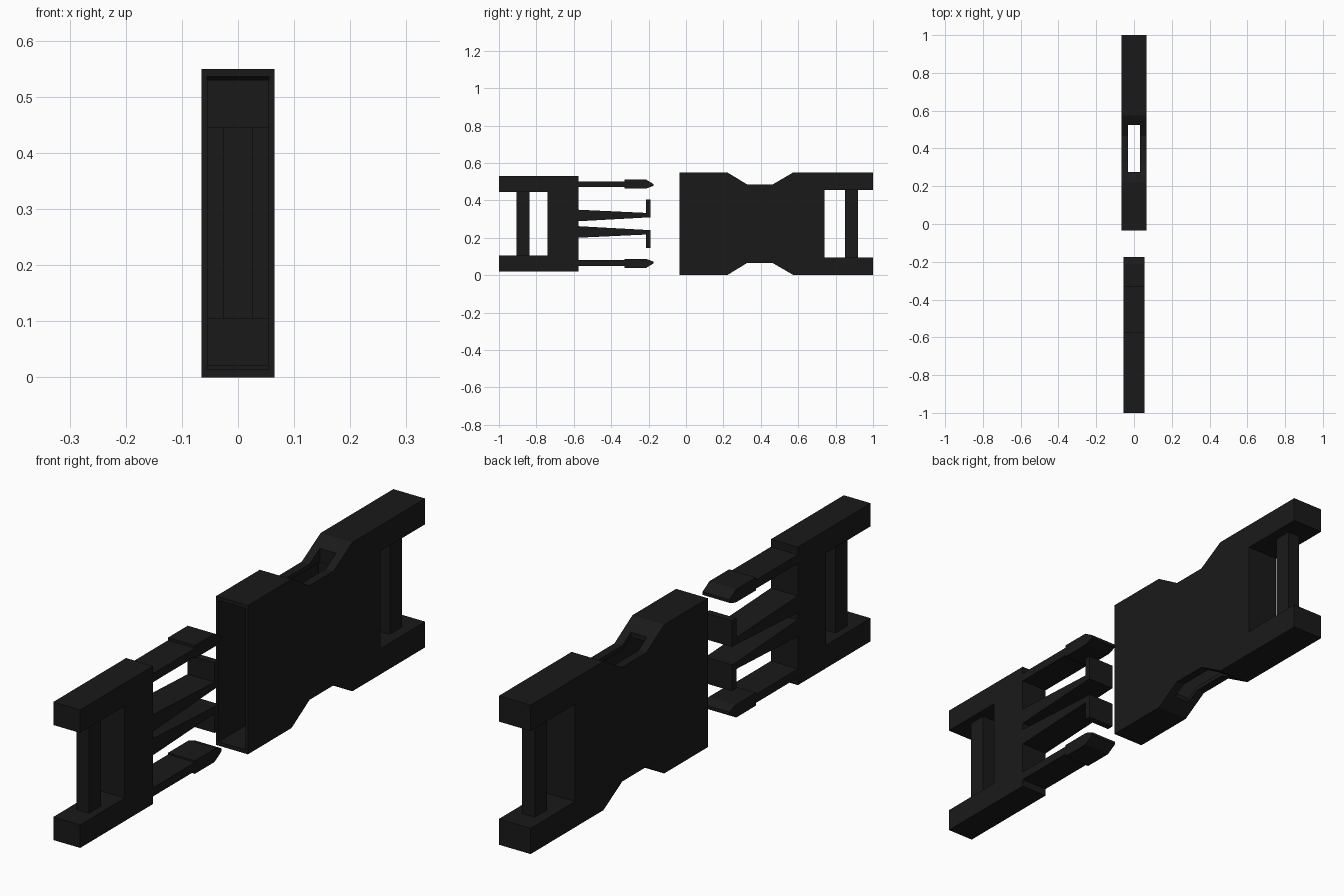
import bpy, bmesh

if "Cube" in bpy.data.objects:
    bpy.data.objects.remove(bpy.data.objects["Cube"])

MID = 0.275  # height of the symmetry plane
mat = bpy.data.materials.new("black_plastic")
mat.diffuse_color = (0.01, 0.01, 0.01, 1)
mat.use_nodes = True
mat.node_tree.nodes["Principled BSDF"].inputs["Base Color"].default_value = mat.diffuse_color


def mirror_z(pts):
    """Reflect a (y, z) profile about the mid height, keeping winding."""
    return [(y, 2 * MID - z) for y, z in reversed(pts)]


def plate(name, pts, half):
    """Extrude a (y, z) profile symmetrically along x."""
    bm = bmesh.new()
    face = bm.faces.new([bm.verts.new((-half, y, z)) for y, z in pts])
    ext = bmesh.ops.extrude_face_region(bm, geom=[face])
    verts = [g for g in ext["geom"] if isinstance(g, bmesh.types.BMVert)]
    bmesh.ops.translate(bm, verts=verts, vec=(2 * half, 0, 0))
    bmesh.ops.recalc_face_normals(bm, faces=bm.faces)
    me = bpy.data.meshes.new(name)
    bm.to_mesh(me)
    bm.free()
    me.materials.append(mat)
    ob = bpy.data.objects.new(name, me)
    bpy.context.collection.objects.link(ob)
    return ob


def rect(y0, y1, z0, z1):
    return [(y0, z0), (y1, z0), (y1, z1), (y0, z1)]


def pair(name, pts, half):
    plate("lower_" + name, pts, half)
    plate("upper_" + name, mirror_z(pts), half)


def cut(target, cutter):
    mod = target.modifiers.new(cutter.name, "BOOLEAN")
    mod.operation = "DIFFERENCE"
    mod.solver = "EXACT"
    mod.object = cutter
    cutter.hide_render = True
    cutter.hide_viewport = True
    cutter.display_type = "WIRE"


# Socket half: waisted housing with a forked strap end
low = [(-0.035, 0), (0.22, 0), (0.325, 0.064), (0.465, 0.064),
       (0.575, 0), (1, 0), (1, 0.095), (0.74, 0.095)]
socket = plate("socket_housing", low + mirror_z(low), 0.065)

# Hollow interior and the release windows in the waist
inner = [(-0.1, 0.014), (0.215, 0.014), (0.32, 0.08), (0.55, 0.08)]
cut(socket, plate("cavity_cutter", inner + mirror_z(inner), 0.055))
cut(socket, plate("window_cutter", rect(0.275, 0.525, -0.1, 0.65), 0.033))
plate("socket_strap_bar", rect(0.85, 0.92, 0.09, 0.46), 0.026)

# Plug half: forked body and strap bar
low = [(-0.575, 0.02), (-0.575, MID)]
fork = [(-0.74, 0.105), (-1, 0.105), (-1, 0.02), (-0.575, 0.02)]
plate("plug_body", fork + mirror_z(fork), 0.055)
plate("plug_strap_bar", rect(-0.907, -0.837, 0.10, 0.45), 0.026)

# Outer latch arms with chamfered heads
pair("latch_arm", [(-0.58, 0.048), (-0.33, 0.048), (-0.33, 0.038), (-0.215, 0.038),
                   (-0.175, 0.062), (-0.175, 0.073), (-0.21, 0.086),
                   (-0.33, 0.086), (-0.33, 0.08), (-0.58, 0.08)], 0.055)

# Central tapered prongs with end flanges
pair("guide_prong", [(-0.58, 0.2), (-0.215, 0.217), (-0.215, 0.145), (-0.19, 0.145),
                     (-0.19, 0.242), (-0.215, 0.242), (-0.58, 0.262)], 0.055)
